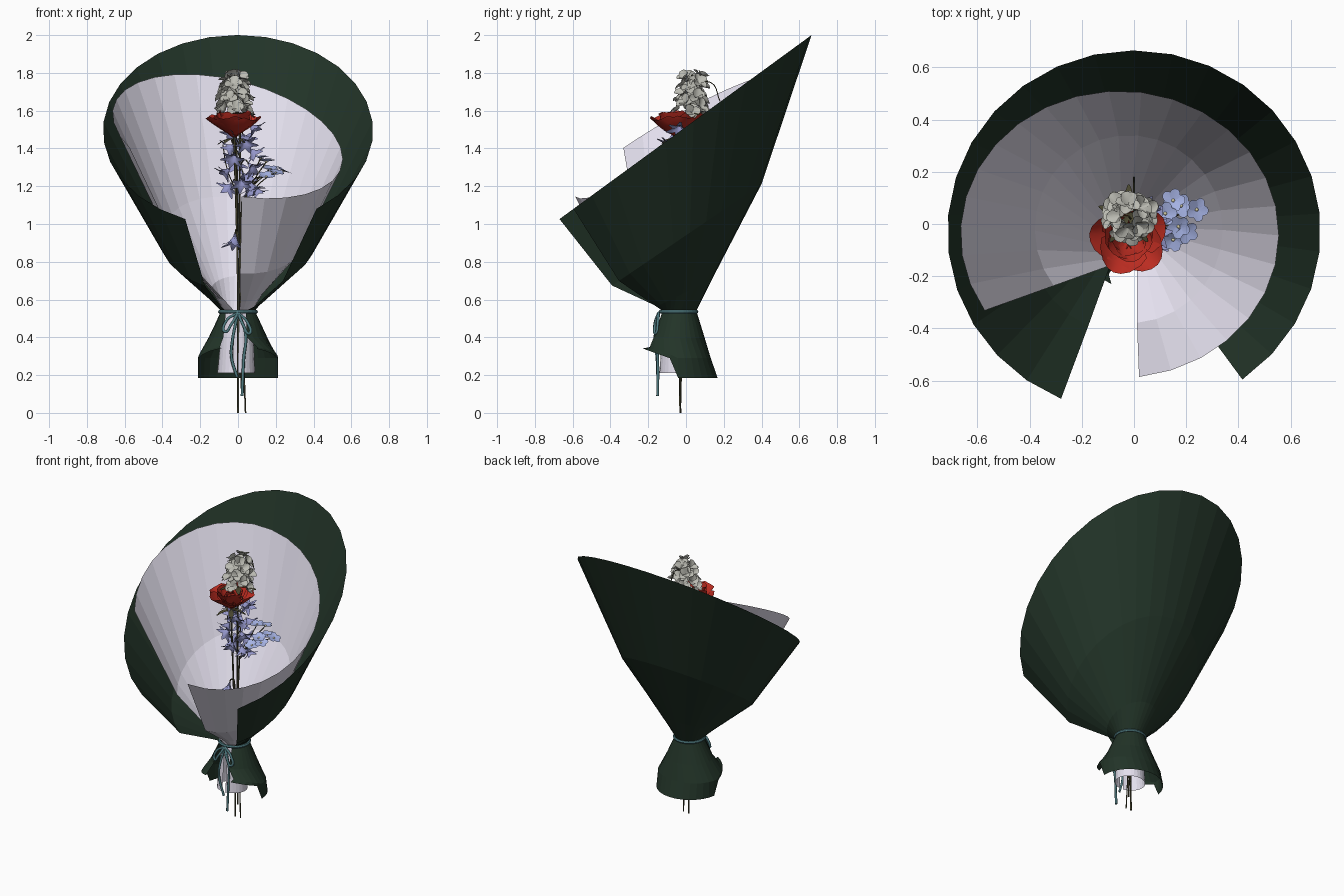
import bpy, bmesh, math, random
from mathutils import Matrix, Vector

if "Cube" in bpy.data.objects:
    bpy.data.objects.remove(bpy.data.objects["Cube"])

random.seed(4)


def material(name, rgb):
    m = bpy.data.materials.new(name)
    m.diffuse_color = (*rgb, 1)
    m.use_nodes = True
    m.node_tree.nodes["Principled BSDF"].inputs["Base Color"].default_value = m.diffuse_color
    return m


GREEN = material("dark_green_paper", (0.016, 0.034, 0.021))
WHITE = material("pale_paper", (0.78, 0.75, 0.86))
RED = material("red_petal", (0.5, 0.025, 0.015))
CREAM = material("cream_petal", (0.5, 0.5, 0.45))
BLUE = material("blue_petal", (0.3, 0.31, 0.6))
SKY = material("sky_petal", (0.38, 0.45, 0.78))
YELLOW = material("flower_eye", (0.7, 0.65, 0.4))
TEAL = material("teal_ribbon", (0.08, 0.2, 0.22))
STEM = material("stem", (0.07, 0.065, 0.03))


def finish(name, bm, mat, smooth=False):
    me = bpy.data.meshes.new(name)
    for f in bm.faces:
        f.smooth = smooth
    bm.to_mesh(me)
    bm.free()
    me.materials.append(mat)
    ob = bpy.data.objects.new(name, me)
    bpy.context.collection.objects.link(ob)
    return ob


# Paper sheet: rings of (cx, cy, rx, ry, height function, start angle, end angle)
def sheet(name, rings, n, mat):
    bm = bmesh.new()
    grid = []
    for cx, cy, rx, ry, h, a0, a1 in rings:
        row = []
        for i in range(n + 1):
            a = math.radians(a0 + (a1 - a0) * i / n)
            x, y = cx + rx * math.cos(a), cy + ry * math.sin(a)
            row.append(bm.verts.new((x, y, h(x, y))))
        grid.append(row)
    for r0, r1 in zip(grid, grid[1:]):
        for i in range(n):
            bm.faces.new((r0[i], r0[i + 1], r1[i + 1], r1[i]))
    return finish(name, bm, mat)


def plane(a, b, c):
    return lambda x, y: a + b * x + c * y


def skirt_hem(x, y):
    return 0.185 if y > -0.05 else 0.28 - 0.36 * (y + 0.06)


# Outer green wrap with its flared skirt below the tie
sheet("outer_wrap", [
    (0, -0.04, 0.09, 0.095, plane(0.54, 0, 0), -62, 225),
    (0, -0.02, 0.16, 0.16, plane(0.64, 0, 0.5), -58, 236),
    (0, -0.015, 0.415, 0.415, plane(0.94, 0, 0.68), -55, 245),
    (0, -0.03, 0.715, 0.695, plane(1.515, 0, 0.73), -54.5, 247)], 25, GREEN)
sheet("wrap_skirt", [
    (0, -0.04, 0.09, 0.095, plane(0.54, 0, 0), -62, 225),
    (0, -0.04, 0.155, 0.138, plane(0.40, 0, 0), -72, 240),
    (0, -0.04, 0.213, 0.172, lambda x, y: max(0.29, skirt_hem(x, y) + 0.02), -62, 243),
    (0, -0.04, 0.213, 0.208, skirt_hem, -62, 246)], 25, GREEN)

# Inner pale paper, open at the front left
sheet("inner_paper", [
    (-0.01, -0.05, 0.10, 0.09, plane(0.21, 0, 0), -85, 262),
    (0, -0.04, 0.078, 0.082, plane(0.54, 0, 0), -85, 255),
    (0, -0.03, 0.14, 0.14, plane(0.67, 0, 0.5), -85, 240),
    (-0.02, -0.02, 0.36, 0.36, plane(0.95, -0.1, 0.56), -85, 217),
    (-0.055, -0.04, 0.61, 0.55, plane(1.476, -0.195, 0.558), -83, 212)], 25, WHITE)


# Tube along points, used for stems and ribbon tails
def tube(name, pts, r, mat):
    cu = bpy.data.curves.new(name, 'CURVE')
    cu.dimensions = '3D'
    cu.bevel_depth = r
    cu.bevel_resolution = 1
    cu.resolution_u = 5
    cu.use_fill_caps = True
    sp = cu.splines.new('BEZIER')
    sp.bezier_points.add(len(pts) - 1)
    for b, p in zip(sp.bezier_points, pts):
        b.co = p
        b.handle_left_type = b.handle_right_type = 'AUTO'
    cu.materials.append(mat)
    ob = bpy.data.objects.new(name, cu)
    bpy.context.collection.objects.link(ob)
    return ob


# Ring of cupped petals around an axis; opening 0 = flat, 90 = closed
def blossom(bm, pos, axis, n, L, W, opening, cup=0.2, curl=0.0, twist=0.0, jitter=6, tip=0.35):
    base = Matrix.Translation(pos) @ Vector((0, 0, 1)).rotation_difference(Vector(axis)).to_matrix().to_4x4()
    widths = (0.25, 0.7, 1.0, 0.9, tip)
    for k in range(n):
        jit = random.uniform(-jitter, jitter)
        M = base @ Matrix.Rotation(twist + math.tau * k / n, 4, 'Z') @ Matrix.Rotation(math.radians(opening + jit), 4, 'X')
        rows = []
        for j, w in enumerate(widths):
            v = j / 4
            rows.append([bm.verts.new(M @ Vector((u * w * W / 2, v * L - 0.08 * L * v * u * u,
                         cup * W * u * u * w + curl * L * v ** 3))) for u in (-1, -0.5, 0, 0.5, 1)])
        for a, b in zip(rows, rows[1:]):
            for i in range(4):
                bm.faces.new((a[i], a[i + 1], b[i + 1], b[i]))


# Red rose: layered bowl of petals, sepals beneath
rose = bmesh.new()
c = (-0.02, -0.045, 1.46)
for n, L, W, op, curl, tw in ((5, 0.18, 0.19, 36, 0.06, 0.2), (5, 0.16, 0.17, 46, 0.08, 0.8),
                              (5, 0.13, 0.13, 58, 0.1, 0.3), (4, 0.12, 0.09, 72, 0.1, 0)):
    blossom(rose, c, (0, -0.1, 1), n, L, W, op, 0.25, curl, tw, 9, 0.6)
finish("rose", rose, RED, True)
sepals = bmesh.new()
blossom(sepals, (-0.02, -0.05, 1.452), (0, 0, 1), 5, 0.1, 0.035, -5, 0.1, -0.2)
blossom(sepals, (-0.02, 0.03, 1.58), (0, 0, 1), 5, 0.12, 0.04, 10, 0.1, -0.2)
finish("sepals", sepals, STEM, True)

# Cream flower spike: blossoms spiralling round a stem
spike = bmesh.new()
for i in range(20):
    t = i / 19
    a = i * 2.4
    r = random.uniform(0.06, 0.085) - 0.035 * t
    d = Vector((math.cos(a), math.sin(a), 0.5 + 0.6 * t))
    p = Vector((-0.02 + r * math.cos(a), 0.03 + r * math.sin(a), 1.59 + 0.19 * t))
    blossom(spike, p, d, 5, 0.052, 0.052, 30, 0.2, -0.1, a, 25, 0.6)
finish("cream_spike", spike, CREAM, True)

# Bluebells hanging from a central stem
bells = bmesh.new()
for i in range(15):
    a = i * 2.4
    z = 1.19 + 0.026 * i
    r = 0.055 if i % 3 else 0.03
    p = Vector((r * math.cos(a) + 0.01, r * math.sin(a) - 0.02, z))
    blossom(bells, p, (math.cos(a) * 0.7, math.sin(a) * 0.7, -0.7), 6, 0.08, 0.034, 58, 0.25, -0.4)
    if i % 2:
        tube("bell_stalk", [(0.01, -0.02, z - 0.02), (p.x * 0.6, p.y * 0.6, z + 0.02), p], 0.003, STEM)
blossom(bells, (-0.015, -0.07, 0.95), (-0.1, -0.2, -1), 6, 0.1, 0.035, 70, 0.25, -0.35)
blossom(bells, (0.06, -0.05, 1.23), (0.3, -0.2, -1), 6, 0.09, 0.035, 65, 0.25, -0.4)
blossom(bells, (0.09, -0.02, 1.2), (0.5, 0.1, -1), 6, 0.07, 0.03, 65, 0.25, -0.4)
finish("bluebells", bells, BLUE, True)
tube("bell_stalk", [(0, -0.03, 0.88), (-0.01, -0.06, 0.97), (-0.015, -0.07, 0.94)], 0.004, STEM)

# Small five-petal blue flowers on a side branch
small, eyes = bmesh.new(), bmesh.new()
heads = [(0.15, 0.09, 1.33), (0.17, -0.01, 1.29), (0.24, 0.055, 1.28), (0.2, -0.03, 1.27),
         (0.12, 0.04, 1.35), (0.18, 0.07, 1.28), (0.15, -0.06, 1.25)]
for h in heads:
    ax = Vector(((h[0] - 0.14) * 4, (h[1] - 0.02) * 4 - 0.15, 1))
    blossom(small, h, ax, 5, 0.047, 0.042, 12, 0.05, 0, h[0] * 40, 6, 0.6)
    bmesh.ops.create_icosphere(eyes, subdivisions=1, radius=0.008, matrix=Matrix.Translation(h))
    tube("flower_stalk", [(0.02, -0.01, 1.1), (h[0] * 0.6, h[1] * 0.5, 1.24), h], 0.003, STEM)
finish("small_blue_flowers", small, SKY, True)
finish("flower_eyes", eyes, YELLOW, True)

# Main stems
tube("rose_stem", [(0, -0.03, 0), (0, -0.04, 0.7), (-0.02, -0.05, 1.47)], 0.006, STEM)
tube("spike_stem", [(0.04, -0.03, 0), (0.01, -0.01, 0.8), (-0.02, 0.03, 1.79)], 0.004, STEM)
tube("bell_stem", [(0.02, -0.03, 0.09), (0.01, -0.02, 0.8), (0.01, -0.02, 1.53)], 0.005, STEM)
tube("branch_stem", [(0.01, -0.02, 0.2), (0.01, -0.02, 0.7), (0.02, -0.01, 1.12)], 0.004, STEM)
tube("left_twig", [(0.0, -0.02, 1.15), (-0.06, -0.02, 1.3), (-0.08, 0, 1.42)], 0.003, STEM)
tube("arched_twig", [(0, 0.04, 1.73), (0, 0.13, 1.75), (0, 0.18, 1.65)], 0.003, STEM)

# Ribbon round the neck with knot, loops and tails
bpy.ops.mesh.primitive_torus_add(location=(0, -0.04, 0.535), major_radius=0.096, minor_radius=0.01,
                                 major_segments=24, minor_segments=6)
band = bpy.context.object
band.name = "ribbon_band"
band.data.materials.append(TEAL)
knot = (0, -0.145, 0.53)
for pts in ([knot, (0.04, -0.16, 0.42), (0.03, -0.15, 0.28), (0.022, -0.15, 0.09)],
            [knot, (-0.03, -0.165, 0.38), (-0.035, -0.155, 0.3), (-0.005, -0.15, 0.19)],
            [knot, (0.05, -0.15, 0.48), (0.06, -0.16, 0.42), (0.03, -0.165, 0.46), knot],
            [knot, (-0.06, -0.15, 0.49), (-0.07, -0.16, 0.43), (-0.035, -0.165, 0.47), knot]):
    tube("ribbon_tail", pts, 0.008, TEAL)
